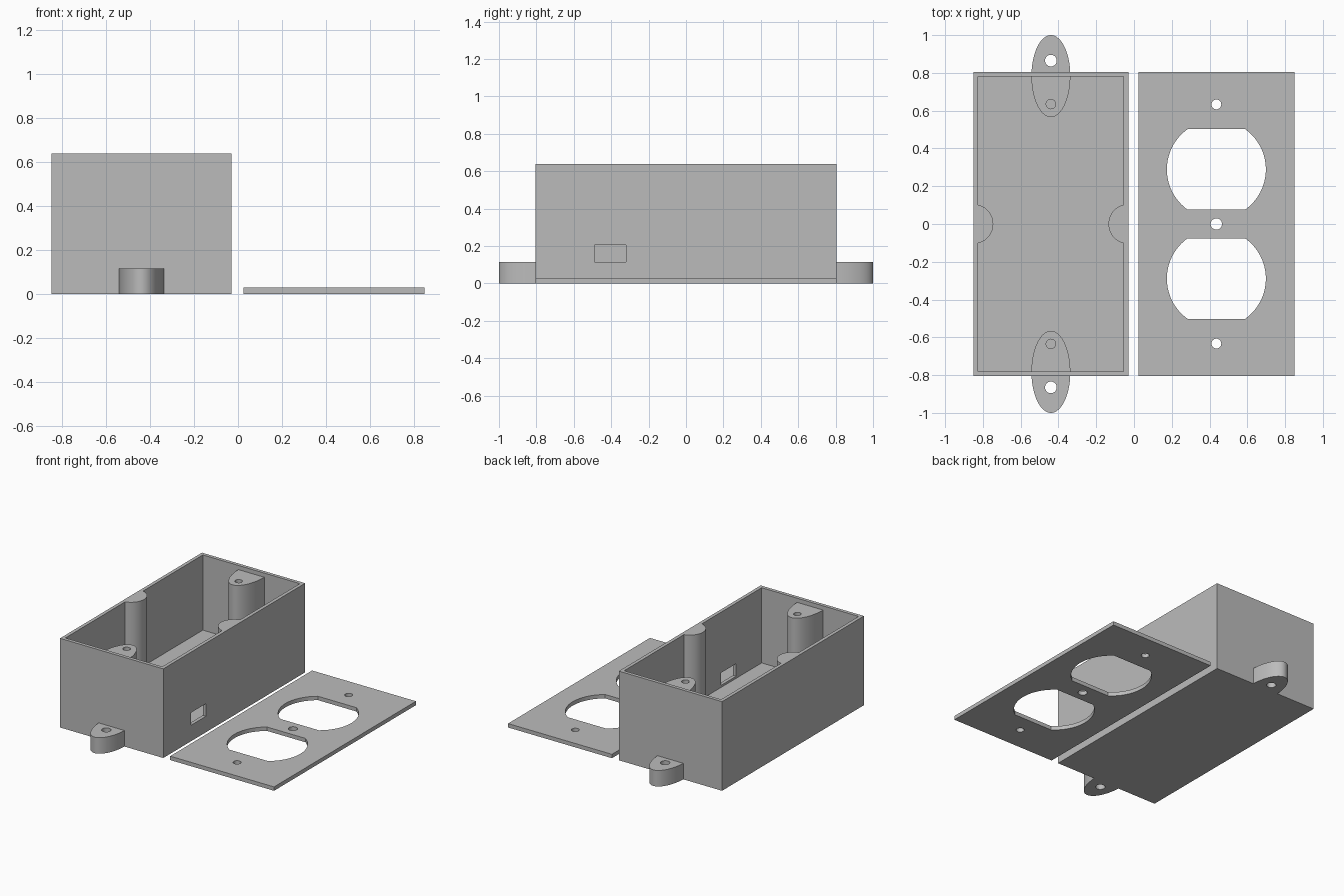
import bpy, bmesh
from math import sin, cos, pi, acos, asin

cube = bpy.data.objects.get("Cube")
if cube:
    bpy.data.objects.remove(cube, do_unlink=True)

grey = bpy.data.materials.new("plain_grey")
grey.use_nodes = True
grey.diffuse_color = (0.5, 0.5, 0.5, 1)
grey.node_tree.nodes["Principled BSDF"].inputs["Base Color"].default_value = (0.5, 0.5, 0.5, 1)


def arc(cx, cy, rx, ry, start, end, steps=32):
    return [(cx + rx * cos(start + (end - start) * i / steps),
             cy + ry * sin(start + (end - start) * i / steps)) for i in range(steps + 1)]


def circle(cx, cy, r):
    return arc(cx, cy, r, r, 0, 2 * pi, 40)[:-1]


def rect(x0, x1, y0, y1):
    return [(x0, y0), (x1, y0), (x1, y1), (x0, y1)]


def prism(name, outline, z0, z1):
    """Extrude a flat outline upwards from z0 to z1."""
    bm = bmesh.new()
    face = bm.faces.new([bm.verts.new((x, y, z0)) for x, y in outline])
    up = bmesh.ops.extrude_face_region(bm, geom=[face])["geom"]
    bmesh.ops.translate(bm, vec=(0, 0, z1 - z0),
                        verts=[v for v in up if isinstance(v, bmesh.types.BMVert)])
    bmesh.ops.recalc_face_normals(bm, faces=bm.faces)
    mesh = bpy.data.meshes.new(name)
    bm.to_mesh(mesh)
    bm.free()
    mesh.materials.append(grey)
    obj = bpy.data.objects.new(name, mesh)
    bpy.context.collection.objects.link(obj)
    return obj


def select(obj):
    bpy.ops.object.select_all(action="DESELECT")
    obj.select_set(True)
    bpy.context.view_layer.objects.active = obj


def cut(obj, outline, z0, z1):
    cutter = prism("cutter", outline, z0, z1)
    cutter.hide_render = True
    mod = obj.modifiers.new("cut", "BOOLEAN")
    mod.operation = "DIFFERENCE"
    mod.solver = "EXACT"
    mod.object = cutter
    select(obj)
    bpy.ops.object.modifier_apply(modifier=mod.name)
    bpy.data.objects.remove(cutter, do_unlink=True)


def finish(obj):
    select(obj)
    bpy.ops.object.shade_smooth_by_angle(angle=0.5)


HALF_Y, TOP, FLOOR, WALL = 0.805, 0.64, 0.1, 0.025
LEFT, RIGHT, MID = -0.85, -0.03, -0.44

# Open box whose cavity outline leaves a rounded rib on each long wall
box = prism("box_body", rect(LEFT, RIGHT, -HALF_Y, HALF_Y), 0, TOP)
rib_r = 0.105
a = acos(WALL / rib_r)
inner_y = HALF_Y - WALL
cavity = ([(LEFT + WALL, -inner_y), (RIGHT - WALL, -inner_y)]
          + arc(RIGHT, 0, rib_r, rib_r, pi + a, pi - a)
          + [(RIGHT - WALL, inner_y), (LEFT + WALL, inner_y)]
          + arc(LEFT, 0, rib_r, rib_r, a, -a))
cut(box, cavity, FLOOR, TOP + 0.1)

# Cable window in the right-hand long wall
cut(box, rect(RIGHT - 0.05, RIGHT + 0.05, -0.49, -0.32), 0.115, 0.205)
finish(box)

# Oval screw posts inside and mounting ears outside, at both ends
ell_y, ell_rx, ell_ry = 0.783, 0.103, 0.217
e = asin((HALF_Y - ell_y) / ell_ry)
for side, name in ((-1, "front"), (1, "back")):
    post = prism(name + "_screw_post",
                 arc(MID, side * ell_y, ell_rx, side * ell_ry, pi, 2 * pi),
                 FLOOR - 0.02, 0.61)
    cut(post, circle(MID, side * 0.635, 0.025), 0.3, 0.7)
    finish(post)
    ear = prism(name + "_mounting_ear",
                arc(MID, side * ell_y, ell_rx, side * ell_ry, e, pi - e), 0, 0.115)
    cut(ear, circle(MID, side * 0.865, 0.031), -0.1, 0.2)
    finish(ear)

# Cover plate with two flat-sided round openings and three screw holes
plate_x = 0.436
plate = prism("cover_plate", rect(0.025, 0.85, -HALF_Y, HALF_Y), 0, 0.028)
open_r = 0.262
f = asin(0.213 / open_r)
for side in (-1, 1):
    opening = (arc(plate_x, side * 0.289, open_r, open_r, -f, f)
               + arc(plate_x, side * 0.289, open_r, open_r, pi - f, pi + f))
    cut(plate, opening, -0.1, 0.1)
    cut(plate, circle(plate_x, side * 0.633, 0.026), -0.1, 0.1)
cut(plate, circle(plate_x, 0, 0.03), -0.1, 0.1)
finish(plate)
